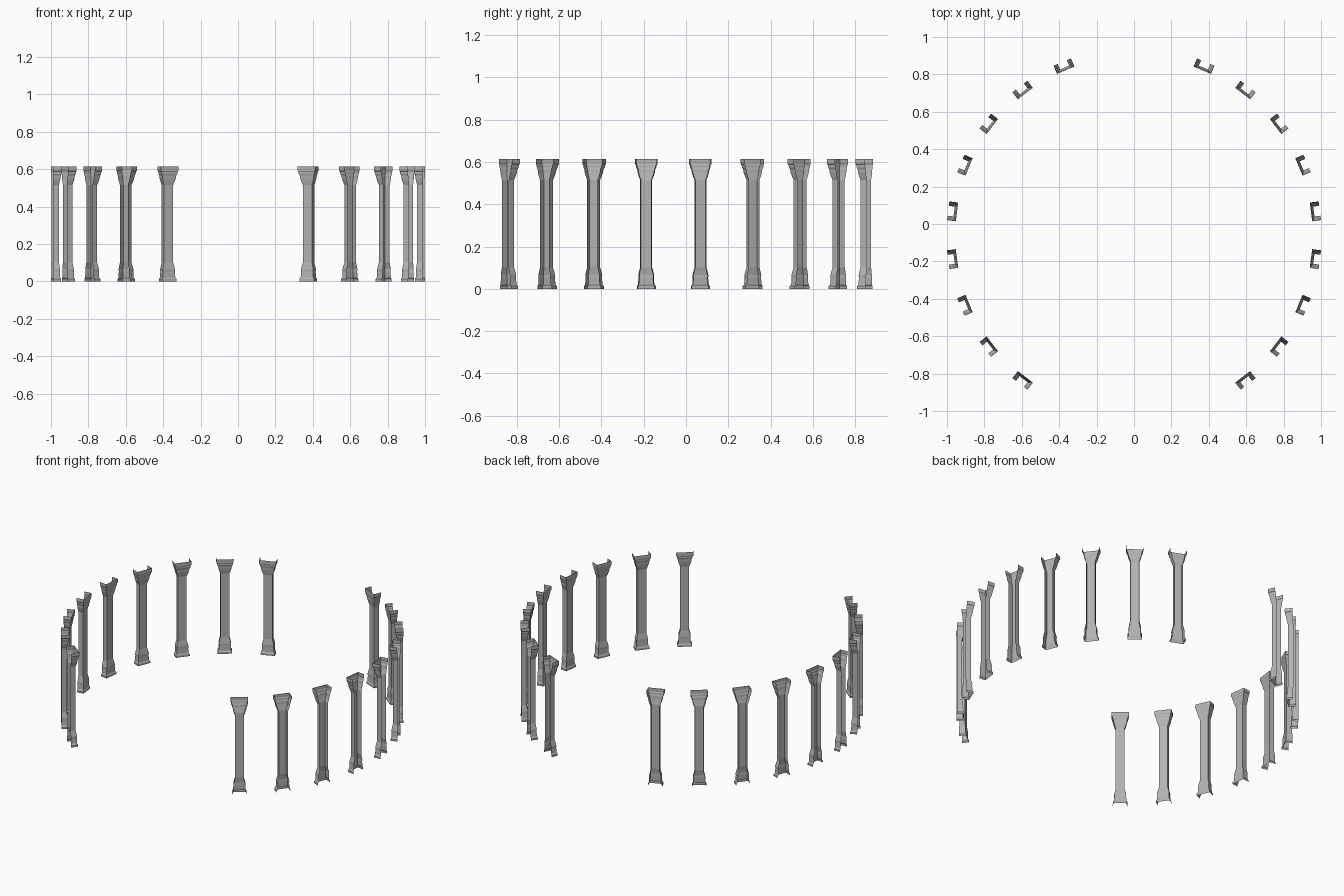
import bpy, bmesh, math

cube = bpy.data.objects.get("Cube")
if cube:
    bpy.data.objects.remove(cube)

stone = bpy.data.materials.new("grey_stone")
stone.use_nodes = True
colour = (0.45, 0.45, 0.45, 1)
stone.diffuse_color = colour
stone.node_tree.nodes["Principled BSDF"].inputs["Base Color"].default_value = colour

# Moulding profile: height, projection beyond the shaft
PROFILE = [(0, .016), (.012, .016), (.02, .010), (.05, .008), (.065, .009),
           (.09, .003), (.1, 0), (.515, 0), (.53, .006), (.55, .012),
           (.565, .014), (.575, .019), (.585, .020), (.59, .024), (.613, .024)]
OUTER, FACE, HALF = 1.002, .970, .0265   # open back, shaft face, half width
CENTRE_Y = -.06


def pilaster_mesh():
    """Sweep the profile round three sides; the outward side stays open."""
    bm = bmesh.new()
    rings = []
    for z, out in PROFILE:
        face, half = FACE - .65 * out, HALF + out
        plan = [(OUTER, -half), (face, -half), (face, half), (OUTER, half)]
        rings.append([bm.verts.new((r, t, z)) for r, t in plan])
    for low, high in zip(rings, rings[1:]):
        for i in range(3):
            bm.faces.new((low[i], high[i], high[i + 1], low[i + 1]))
    mesh = bpy.data.meshes.new("pilaster")
    bm.normal_update()
    for f in bm.faces:
        # Moulded sides face the middle of the ring
        if abs(f.normal.x) > .7 and f.normal.x > 0:
            bmesh.ops.reverse_faces(bm, faces=bm.faces[:])
            break
    bm.to_mesh(mesh)
    bm.free()
    mesh.materials.append(stone)
    return mesh


# Ring of pilasters, with a wide gap at the front and a narrower one behind
mesh = pilaster_mesh()
for side, name in ((1, "left"), (-1, "right")):
    for i in range(9):
        angle = math.radians(-52.5 + 15 * i)
        if side < 0:
            angle = math.pi - angle
        ob = bpy.data.objects.new(f"{name}_pilaster_{i + 1}", mesh)
        ob.location.y = CENTRE_Y
        ob.rotation_euler.z = angle
        bpy.context.collection.objects.link(ob)
